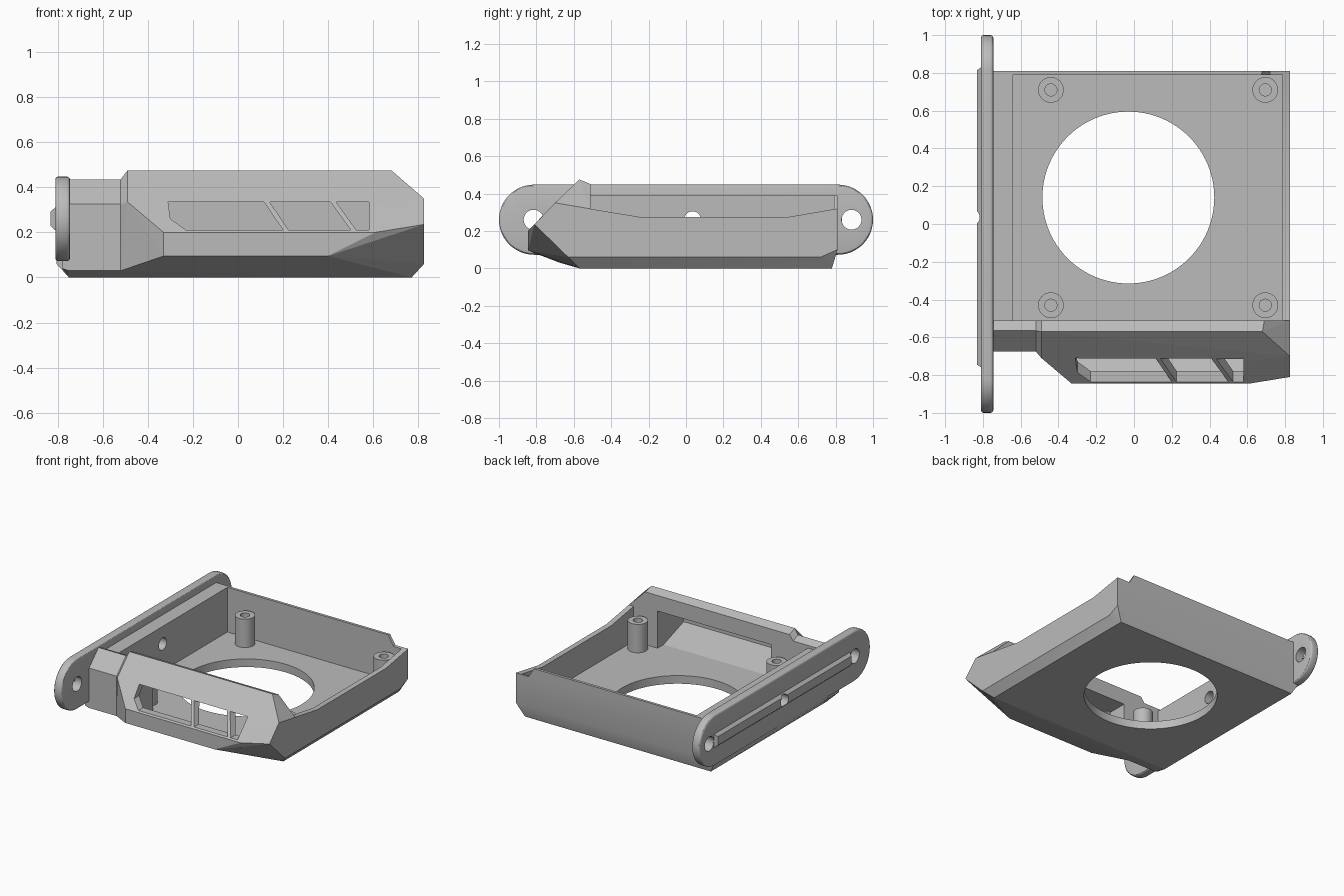
import bpy, bmesh, math
from mathutils import Matrix, Vector

cube = bpy.data.objects.get("Cube")
if cube:
    bpy.data.objects.remove(cube, do_unlink=True)

grey = bpy.data.materials.new("plain_grey")
grey.use_nodes = True
colour = (0.5, 0.5, 0.5, 1)
grey.diffuse_color = colour
grey.node_tree.nodes["Principled BSDF"].inputs["Base Color"].default_value = colour


def make(name, bm):
    bmesh.ops.recalc_face_normals(bm, faces=bm.faces)
    mesh = bpy.data.meshes.new(name)
    bm.to_mesh(mesh)
    bm.free()
    mesh.materials.append(grey)
    obj = bpy.data.objects.new(name, mesh)
    bpy.context.collection.objects.link(obj)
    return obj


def hull(name, points):
    bm = bmesh.new()
    for p in points:
        bm.verts.new(p)
    res = bmesh.ops.convex_hull(bm, input=bm.verts)
    loose = [v for v in bm.verts if not v.link_faces]
    bmesh.ops.delete(bm, geom=loose, context="VERTS")
    bmesh.ops.dissolve_limit(bm, angle_limit=0.01, verts=bm.verts, edges=bm.edges)
    return make(name, bm)


def box(name, x, y, z):
    return hull(name, [(a, b, c) for a in x for b in y for c in z])


def prism_x(name, x, profile):
    return hull(name, [(a, y, z) for a in x for y, z in profile])


def prism_y(name, y, profile):
    return hull(name, [(x, b, z) for b in y for x, z in profile])


def cylinder(name, centre, r, depth, axis="Z", sides=32):
    bm = bmesh.new()
    turn = Matrix.Rotation(math.pi / 2, 4, "Y") if axis == "X" else Matrix()
    bmesh.ops.create_cone(bm, cap_ends=True, segments=sides, radius1=r, radius2=r,
                          depth=depth, matrix=Matrix.Translation(Vector(centre)) @ turn)
    return make(name, bm)


def apply(obj, mod):
    bpy.context.view_layer.objects.active = obj
    bpy.ops.object.modifier_apply(modifier=mod.name)


def cut(obj, *cutters):
    for c in cutters:
        mod = obj.modifiers.new("cut", "BOOLEAN")
        mod.operation = "DIFFERENCE"
        mod.solver = "EXACT"
        mod.object = c
        apply(obj, mod)
        bpy.data.objects.remove(c, do_unlink=True)


def smooth(obj):
    bpy.ops.object.select_all(action="DESELECT")
    obj.select_set(True)
    bpy.context.view_layer.objects.active = obj
    bpy.ops.object.shade_smooth_by_angle(angle=math.radians(30))


FLOOR, INNER, MID_Z, MID_Y = 0.06, -0.51, 0.26, 0.035

# Tray with chamfered underside, low right wall and round opening
tray = hull("tray", [
    (-0.75, INNER, 0), (-0.75, 0.78, 0), (0.77, INNER, 0), (0.77, 0.78, 0),
    (-0.805, INNER, 0.06), (-0.805, 0.81, 0.1), (0.825, INNER, 0.06),
    (0.825, 0.72, 0.06), (0.825, 0.81, 0.1),
    (-0.805, INNER, 0.39), (-0.805, 0.81, 0.39), (0.825, INNER, 0.39), (0.825, 0.81, 0.39)])
rim = [(-0.6, 0.333), (-0.25, 0.275), (0.55, 0.275), (0.9, 0.335)]
cut(tray,
    box("interior", (-0.64, 0.785), (-0.6, 0.79), (FLOOR, 0.6)),
    hull("rim_cut", [(0.72, y, z) for y, z in rim] + [(0.95, y, z) for y, z in rim]
         + [(x, y, 0.5) for x in (0.62, 0.95) for y in (-0.6, 0.9)]),
    cylinder("opening", (-0.03, 0.14, 0), 0.455, 0.4, sides=96),
    cylinder("screw_hole", (-0.7, MID_Y, MID_Z), 0.045, 0.4, "X"))
smooth(tray)

# Front housing: faceted bulge tapering toward the mounting plate
neck = [(INNER, 0.41), (-0.565, 0.435), (-0.675, 0.325), (-0.675, 0.03), (-0.57, 0), (INNER, 0)]
housing = hull("front_housing", [(-0.52, y, z) for y, z in neck] + [
    (-0.49, INNER, 0.45), (-0.49, -0.57, 0.475), (-0.49, -0.71, 0.335),
    (0.69, INNER, 0.45), (0.68, -0.57, 0.475),
    (0.825, -0.70, 0.35), (0.825, INNER, 0.318), (0.825, -0.81, 0.235),
    (0.825, -0.63, 0.06), (0.825, INNER, 0.06), (0.77, -0.57, 0), (0.77, INNER, 0),
    (-0.33, -0.845, 0.2), (-0.33, -0.845, 0.095), (0.4, -0.845, 0.095), (0.61, -0.845, 0.2)])
top, low = 0.335, 0.21
cavity = [(-0.45, FLOOR), (-0.58, FLOOR), (-0.815, 0.14), (-0.815, 0.175), (-0.65, top), (-0.45, top)]
panes = [
    [(-0.31, top), (0.115, top), (0.2, low), (-0.23, low), (-0.3, 0.26)],
    [(0.14, top), (0.41, top), (0.5, low), (0.225, low)],
    [(0.435, top), (0.58, top), (0.58, low), (0.525, low)]]
cut(housing, prism_x("cavity", (-0.34, 0.59), cavity),
    *[prism_y("pane", (-0.95, -0.6), p) for p in panes])

# Neck joining the housing to the plate
hull("neck", [(x, y, z) for x in (-0.75, -0.52) for y, z in neck]
     + [(-0.78, y, max(z, 0.04)) for y, z in neck])

# Screw posts in the corners
for i, (x, y) in enumerate((x, y) for x in (-0.44, 0.695) for y in (-0.43, 0.71)):
    post = cylinder(f"screw_post_{i + 1}", (x, y, 0.155), 0.068, 0.23)
    cut(post, cylinder("bore", (x, y, 0.24), 0.032, 0.26))
    smooth(post)

# Rounded mounting plate
R = 0.1875
ring = [(s * (1 - R) + R * math.sin(a) * s, MID_Z - R * math.cos(a))
        for s in (-1, 1) for a in [math.pi * i / 24 for i in range(25)]]
plate = prism_x("mounting_plate", (-0.81, -0.745), ring)
bevel = plate.modifiers.new("soft_edge", "BEVEL")
bevel.width, bevel.segments = 0.014, 3
apply(plate, bevel)
cut(plate, *[cylinder("hole", (-0.78, y, MID_Z), r, 0.3, "X")
             for y, r in ((-0.815, 0.053), (MID_Y, 0.045), (0.885, 0.053))])
smooth(plate)

# Raised locating rail on the outside of the plate
rail = hull("locating_rail",
            [(-0.8, y, z) for y in (-0.765, 0.835) for z in (0.2, 0.32)]
            + [(-0.831, y, z) for y in (-0.745, 0.815) for z in (0.228, 0.292)])
cut(rail, cylinder("hole", (-0.8, MID_Y, MID_Z), 0.045, 0.3, "X"))
smooth(rail)
